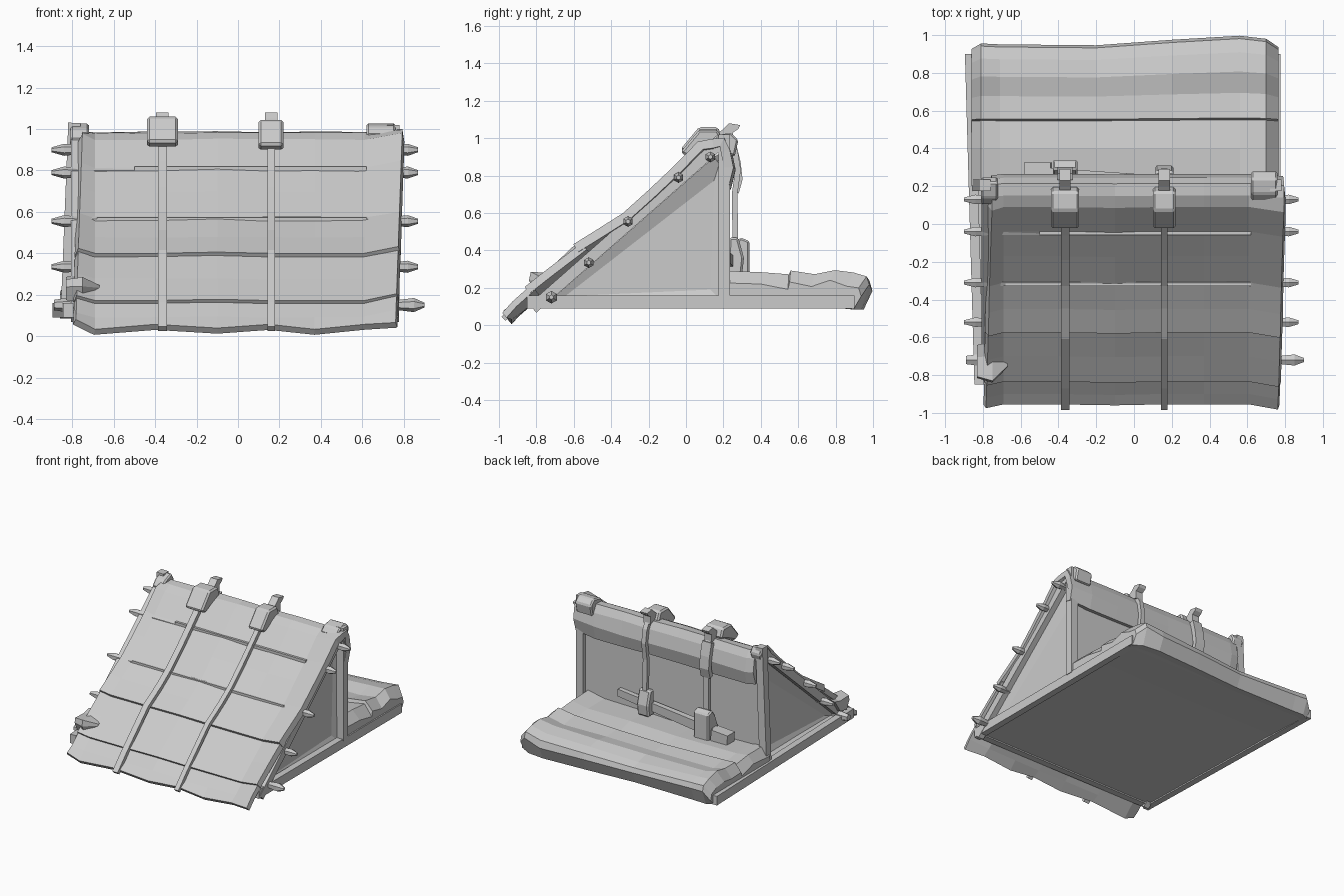
import bpy, bmesh, random
from mathutils import Vector

if "Cube" in bpy.data.objects:
    bpy.data.objects.remove(bpy.data.objects["Cube"])
random.seed(4)


def make(name, verts, faces):
    me = bpy.data.meshes.new(name)
    me.from_pydata([tuple(v) for v in verts], [], faces)
    ob = bpy.data.objects.new(name, me)
    bpy.context.collection.objects.link(ob)
    return ob


def loft(name, rings):
    """Skin equal-length closed rings and cap both ends."""
    n, verts, faces = len(rings[0]), [p for r in rings for p in r], []
    for i in range(len(rings) - 1):
        for j in range(n):
            k = (j + 1) % n
            faces.append((i*n + j, i*n + k, (i+1)*n + k, (i+1)*n + j))
    faces += [tuple(range(n))[::-1], tuple(range((len(rings)-1)*n, len(rings)*n))]
    ob = make(name, verts, faces)
    bm = bmesh.new()
    bm.from_mesh(ob.data)
    bmesh.ops.recalc_face_normals(bm, faces=bm.faces)
    bm.to_mesh(ob.data)
    bm.free()
    return ob


def prism(name, prof, x0, x1, bevel=0):
    ob = loft(name, [[(x, y, z) for y, z in prof] for x in (x0, x1)])
    if bevel:
        m = ob.modifiers.new("bevel", 'BEVEL')
        m.width, m.segments = bevel, 1
    return ob


def beam(name, p, q, w, h, up=(0, 0, 1), taper=1):
    p, q = Vector(p), Vector(q)
    s = (q - p).cross(Vector(up)).normalized()
    u = s.cross(q - p).normalized()
    return loft(name, [[c + s*a*w/2*k + u*b*h/2*k for a, b in
                        ((-1, -1), (1, -1), (1, 1), (-1, 1))] for c, k in ((p, taper), (q, 1))])


def sheet(name, prof, cols, thick, wave=0):
    """Cloth sheet: (y, z) profile swept over (x, lift) columns."""
    n, verts, faces = len(cols), [], []
    for i, (y, z) in enumerate(prof):
        for j, (x, lift) in enumerate(cols):
            k = lift if y < 0.12 else lift * 0.4
            dz = wave * (-1)**j if i == 0 else random.uniform(-.004, .004)
            out = 0.035*z if j in (0, n-1) else 0
            verts.append((x + out, y - k*0.5, z + k*0.6 + dz))
    for i in range(len(prof) - 1):
        for j in range(n - 1):
            a = i*n + j
            faces.append((a, a+1, a+n+1, a+n))
    ob = make(name, verts, faces)
    m = ob.modifiers.new("thickness", 'SOLIDIFY')
    m.thickness, m.offset = thick, -1
    return ob


def ribbon(name, path, x, w, t):
    rings, pts = [], [Vector((0, y, z)) for y, z in path]
    for i, c in enumerate(pts):
        d = (pts[min(i+1, len(pts)-1)] - pts[max(i-1, 0)]).normalized()
        n = Vector((0, -d.z, d.y)) * t/2
        s = Vector((w/2, 0, 0))
        c = c + Vector((x, 0, 0))
        rings.append([c-s-n, c+s-n, c+s+n, c-s+n])
    return loft(name, rings)


# Base: floor panel and frame rails
prism("floor_panel", [(-.8, .1), (.88, .1), (.88, .14), (-.8, .14)], -.83, .74)
beam("rail_left", (-.82, -.85, .125), (-.87, .9, .125), .05, .07)
beam("rail_right", (.75, -.85, .125), (.75, .9, .125), .05, .07)
beam("rail_front", (-.82, -.81, .115), (.75, -.81, .115), .05, .05)
beam("rail_back", (-.86, .875, .125), (.75, .875, .125), .05, .07)

# Enclosed body under the slope, with slightly sunken cloth side walls
body = prism("tent_body", [(-.74, .12), (.2, .12), (.2, .93), (.15, .9)], -.765, .735)
bm = bmesh.new()
bm.from_mesh(body.data)
sides = [f for f in bm.faces if abs(f.normal.x) > .9]
bmesh.ops.inset_individual(bm, faces=sides, thickness=.1, depth=-.025)
bm.to_mesh(body.data)
bm.free()

# Posts and slanted side beams
beam("post_left", (-.825, .205, .15), (-.79, .205, 1.03), .06, .06, (0, 1, 0))
beam("post_right", (.75, .205, .15), (.75, .205, 1.02), .06, .06, (0, 1, 0))
for side, x in (("left", -.785), ("right", .755)):
    beam("slant_beam_" + side, (x, -.82, .09), (x, .17, .96), .045, .06)

# Cross poles with tapered ends
for i, (y, z, xl, xr) in enumerate([(-.72, .15, -.89, .9), (-.52, .335, -.9, .87),
                                    (-.31, .555, -.9, .87), (-.04, .79, -.9, .87),
                                    (.13, .9, -.9, .87)]):
    hexa = [(0, 1), (.87, .5), (.87, -.5), (0, -1), (-.87, -.5), (-.87, .5)]
    r = .034 if i == 0 else .029
    loft("cross_pole_%d" % i, [[(x, y + a*s, z + b*s) for a, b in hexa] for x, s in
         ((xl, .025 if i == 0 else .012), (xl+.06, r), (xl+.13, r*.75),
          (xr-.12, r*.75), (xr-.05, r), (xr, .012))])

# Overlapping cloth sheets of the front slope
cols = [(-.785, .04), (-.69, .0), (-.4, 0), (-.1, .01), (.15, 0), (.37, 0), (.61, .0), (.76, .055)]
sheet("lower_sheet", [(-.955, .045), (-.9, .092), (-.8, .18)], cols, .035, .012)
sheet("middle_sheet", [(-.835, .172), (-.7, .275), (-.53, .41)], cols, .045)
sheet("upper_sheet", [(-.575, .4), (-.45, .475), (-.31, .57), (-.17, .695), (-.04, .815),
                      (.09, .95), (.15, .98), (.215, .985), (.245, .93), (.265, .83),
                      (.24, .73)], cols, .05)

# Ridge folds where the cloth hangs on the poles
for y, z, x0 in ((-.32, .565, -.68), (-.05, .81, -.5)):
    beam("cloth_ridge", (x0, y, z), (.62, y, z), .018, .018)

# Gathered cloth corners
fold = [(-.84, .24), (-.83, .285), (-.7, .28), (-.62, .3), (-.7, .18), (-.8, .16)]
loft("corner_fold", [[(x, -.72 + (y + .72)*s, .23 + (z - .23)*s) for y, z in fold]
                     for x, s in ((-.83, .8), (-.75, 1), (-.67, .3))])
prism("ridge_wrap_right", [(.12, .97), (.16, 1.015), (.24, 1.03), (.28, .99), (.26, .9), (.18, .94)], .62, .76, .01)
prism("ridge_wrap_left", [(.1, .95), (.14, 1.0), (.22, 1.03), (.25, .98), (.22, .9)], -.81, -.72, .01)

# Straps with ridge clamps and hooks
path = [(-.975, .035), (-.86, .155), (-.6, .405), (-.44, .50), (-.32, .585), (-.18, .71), (-.05, .835),
        (.08, .965), (.15, 1.0), (.225, .995), (.262, .93), (.278, .83), (.26, .7), (.265, .4)]
clamp = [(-.03, .94), (.07, 1.06), (.17, 1.06), (.2, .99), (.1, .95), (.02, .91)]
hook = [(.14, 1.0), (.2, 1.05), (.23, 1.08), (.29, 1.07), (.28, 1.05), (.25, 1.03), (.25, .97)]
for name, x, w, cw in (("left", -.365, .045, .15), ("right", .16, .036, .12)):
    ribbon("strap_" + name, path, x, w, .03)
    dz = 0 if name == "left" else -.015
    prism("clamp_" + name, [(y, z + dz) for y, z in clamp], x - cw/2, x + cw/2, .012)
    prism("hook_" + name, hook, x - .03, x + .03)
ribbon("back_strap_wide", [(.25, .97), (.275, .87), (.285, .78), (.265, .71)], -.365, .08, .035)

# Strap anchors and loose bar at the back
prism("anchor_left", [(.21, .24), (.34, .24), (.34, .45), (.29, .47), (.25, .42), (.22, .34)], -.43, -.3, .01)
prism("anchor_right", [(.22, .27), (.3, .27), (.31, .36), (.28, .47), (.23, .47)], .11, .21, .012)
beam("back_bar", (.42, .22, .36), (-.5, .275, .29), .05, .08, taper=.7)
beam("bar_block", (-.44, .28, .29), (-.58, .28, .28), .09, .09)

# Padded bedroll behind: rounded cushion with rippled top
pad = [(.2, .11), (.2, .27), (.4, .275), (.55, .25), (.56, .275), (.69, .265), (.8, .285),
       (.9, .265), (.97, .245), (.985, .2), (.94, .085), (.88, .09)]
rings = []
for x, dy, dz in ((-.86, -.06, -.07), (-.81, -.03, .0), (-.71, -.035, -.015), (-.2, -.04, -.03),
                  (.2, -.01, -.02), (.56, .012, -.01), (.7, -.005, .015), (.765, -.05, -.05)):
    rings.append([(x, y + dy*max(0, (y - .5)*2),
                   z + (dz + random.uniform(-.008, .008) if z > .15 else 0)) for y, z in pad])
loft("bedroll", rings)
